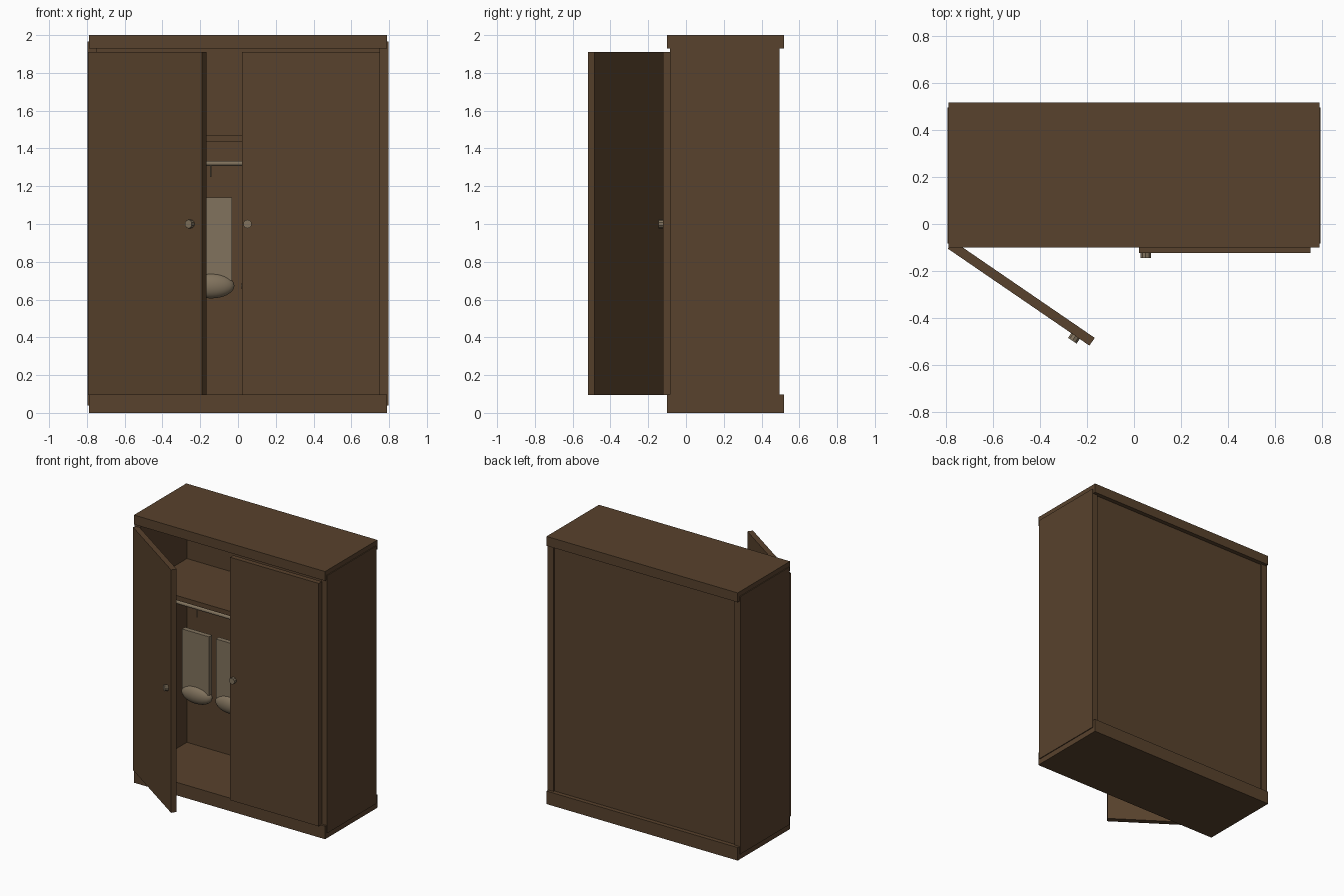
import bpy
import math
from mathutils import Vector

if "Cube" in bpy.data.objects:
    bpy.data.objects.remove(bpy.data.objects["Cube"])


def material(name, rgb):
    m = bpy.data.materials.new(name)
    m.diffuse_color = (*rgb, 1)
    m.use_nodes = True
    m.node_tree.nodes["Principled BSDF"].inputs["Base Color"].default_value = m.diffuse_color
    return m


WOOD = material("dark_wood", (0.098, 0.054, 0.026))
BEIGE = material("grey_beige", (0.22, 0.17, 0.11))


def finish(name, mat):
    ob = bpy.context.object
    ob.name = name
    ob.data.materials.append(mat)
    return ob


def box(name, x0, x1, y0, y1, z0, z1, mat=WOOD):
    bpy.ops.mesh.primitive_cube_add(size=1, location=((x0 + x1) / 2, (y0 + y1) / 2, (z0 + z1) / 2))
    ob = finish(name, mat)
    ob.scale = (x1 - x0, y1 - y0, z1 - z0)
    return ob


def rod(name, a, b, r, sides, mat=BEIGE):
    a, b = Vector(a), Vector(b)
    bpy.ops.mesh.primitive_cylinder_add(vertices=sides, radius=r, depth=(b - a).length, location=(a + b) / 2)
    ob = finish(name, mat)
    ob.rotation_mode = 'QUATERNION'
    ob.rotation_quaternion = (b - a).to_track_quat('Z', 'Y')
    return ob


# top and base slabs
box("top_slab", -0.790, 0.790, -0.10, 0.518, 1.93, 2.0)
box("base_slab", -0.790, 0.790, -0.10, 0.518, 0.0, 0.097)

# side panels with the back panel set slightly in between them
for s, side in ((-1, "left"), (1, "right")):
    box(side + "_side", *sorted((s * 0.748, s * 0.796)), -0.084, 0.496, 0.04, 1.965)
box("back_panel", -0.75, 0.75, 0.465, 0.486, 0.09, 1.935)

# shelf and hanging rail
box("shelf", -0.75, 0.75, -0.06, 0.47, 1.435, 1.47)
RAIL_Y = 0.12
rod("hanging_rail", (-0.75, RAIL_Y, 1.321), (0.75, RAIL_Y, 1.321), 0.013, 12)

# closed right door
box("right_door", 0.021, 0.753, -0.123, -0.084, 0.095, 1.91)
rod("right_knob", (0.05, -0.12, 1.0), (0.05, -0.146, 1.0), 0.023, 10)

# open left door, swung out around its hinge corner
ang = math.radians(-34.4)
along = Vector((math.cos(ang), math.sin(ang), 0))
out = Vector((math.sin(ang), -math.cos(ang), 0))
hinge = Vector((-0.794, -0.105, 0))
door = box("left_door", 0, 0.732, 0, 0.04, 0.095, 1.91)
door.location = hinge + along * 0.366 - out * 0.02 + Vector((0, 0, 1.0025))
door.rotation_euler = (0, 0, ang)
k = hinge + along * 0.66 + Vector((0, 0, 1.0))
rod("left_knob", k - out * 0.002, k + out * 0.024, 0.023, 10)

# hanging garments: hook, flat body and rounded hem
for i, x in enumerate((-0.423, -0.143, 0.14, 0.42), 1):
    rod(f"hanger_hook_{i}", (x, RAIL_Y, 1.25), (x, RAIL_Y, 1.32), 0.004, 8)
    box(f"garment_body_{i}", x - 0.111, x + 0.111, RAIL_Y - 0.018, RAIL_Y + 0.018, 0.70, 1.14, BEIGE)
    bpy.ops.mesh.primitive_uv_sphere_add(segments=20, ring_count=12, radius=1, location=(x, RAIL_Y, 0.673))
    hem = finish(f"garment_hem_{i}", BEIGE)
    hem.scale = (0.124, 0.05, 0.067)
    bpy.ops.object.shade_smooth_by_angle(angle=math.radians(40))
